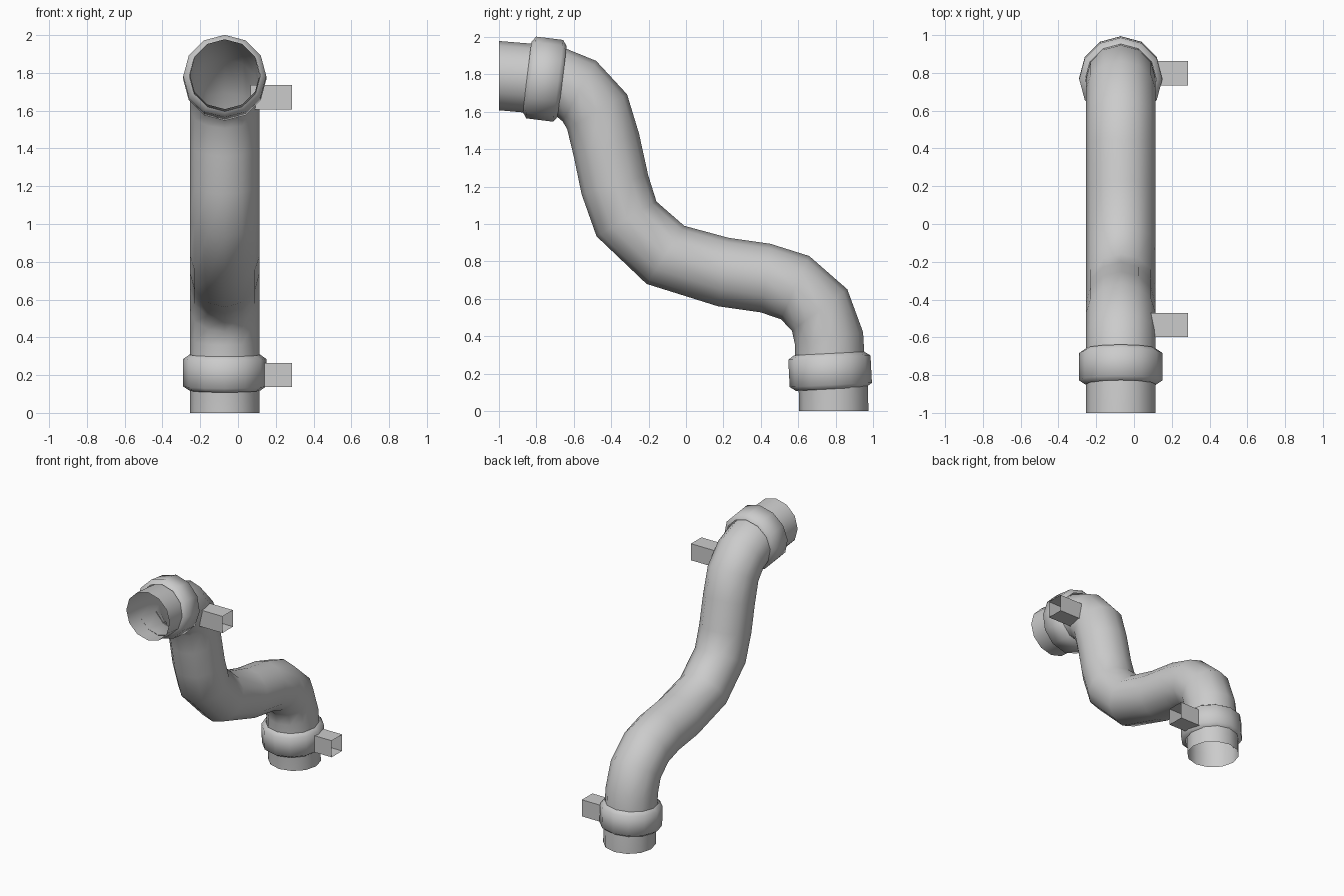
import bpy
import bmesh
from math import sin, cos, pi, radians
from mathutils import Vector

default = bpy.data.objects.get("Cube")
if default:
    bpy.data.objects.remove(default, do_unlink=True)

SIDES = 12
AXIS_X = -0.07
PIPE_R = 0.185

grey = bpy.data.materials.new("light_grey")
grey.use_nodes = True
colour = (0.6, 0.6, 0.6, 1)
grey.diffuse_color = colour
grey.node_tree.nodes["Principled BSDF"].inputs["Base Color"].default_value = colour


def finish(name, bm, smooth):
    """Turn a bmesh into a named, coloured object."""
    bmesh.ops.recalc_face_normals(bm, faces=bm.faces)
    mesh = bpy.data.meshes.new(name)
    bm.to_mesh(mesh)
    bm.free()
    mesh.materials.append(grey)
    for face in mesh.polygons:
        face.use_smooth = smooth
    obj = bpy.data.objects.new(name, mesh)
    bpy.context.collection.objects.link(obj)
    return obj


def ring(bm, y, z, tilt, radius, shift=0):
    """One circle of vertices, tilted about x and slid along its own axis."""
    across = Vector((0, cos(radians(tilt)), sin(radians(tilt))))
    along = Vector((0, -across.z, across.y))
    centre = Vector((AXIS_X, y, z)) + along * shift
    side = Vector((1, 0, 0))
    turns = [2 * pi * i / SIDES for i in range(SIDES)]
    return [bm.verts.new(centre + (across * cos(a) + side * sin(a)) * radius)
            for a in turns]


def skin(name, bm, rings):
    """Bridge successive circles into an open tube."""
    for a, b in zip(rings, rings[1:]):
        for i in range(SIDES):
            j = (i + 1) % SIDES
            bm.faces.new((a[i], a[j], b[j], b[i]))
    return finish(name, bm, True)


# Curved pipe: y, z and tilt of each cross-section, top mouth to bottom mouth
path = [
    (-1, 1.793, 90), (-.85, 1.78, 86), (-.67, 1.757, 84), (-.57, 1.71, 61),
    (-.475, 1.6, 30), (-.425, 1.42, 20), (-.38, 1.21, 16), (-.318, 1.027, 30),
    (-.11, .835, 57), (.2, .743, 81), (.425, .711, 82), (.583, .66, 66),
    (.714, .54, 37), (.764, .39, 10), (.768, .3, 3), (.787, .12, 3),
    (.79, 0, 0),
]
bm = bmesh.new()
skin("curved_pipe", bm, [ring(bm, *p, PIPE_R) for p in path])


# Bevelled collars around both ends
def collar(name, y, z, tilt):
    bm = bmesh.new()
    profile = [(-.095, .188), (-.073, .22), (.073, .22), (.095, .188)]
    skin(name, bm, [ring(bm, y, z, tilt, r, s) for s, r in profile])


collar("upper_collar", -.755, 1.774, 83)
collar("lower_collar", .77, .213, 3)


# Open square tubes sticking out of the left side
def bracket(name, y, z, half=.064, x_in=.065, x_out=.287):
    bm = bmesh.new()
    corners = [(-half, -half), (half, -half), (half, half), (-half, half)]
    inner, outer = [[bm.verts.new((x, y + a, z + b)) for a, b in corners]
                    for x in (x_in, x_out)]
    for i in range(4):
        j = (i + 1) % 4
        bm.faces.new((inner[i], inner[j], outer[j], outer[i]))
    finish(name, bm, False)


bracket("upper_bracket", -.535, 1.671)
bracket("lower_bracket", .798, .201)
